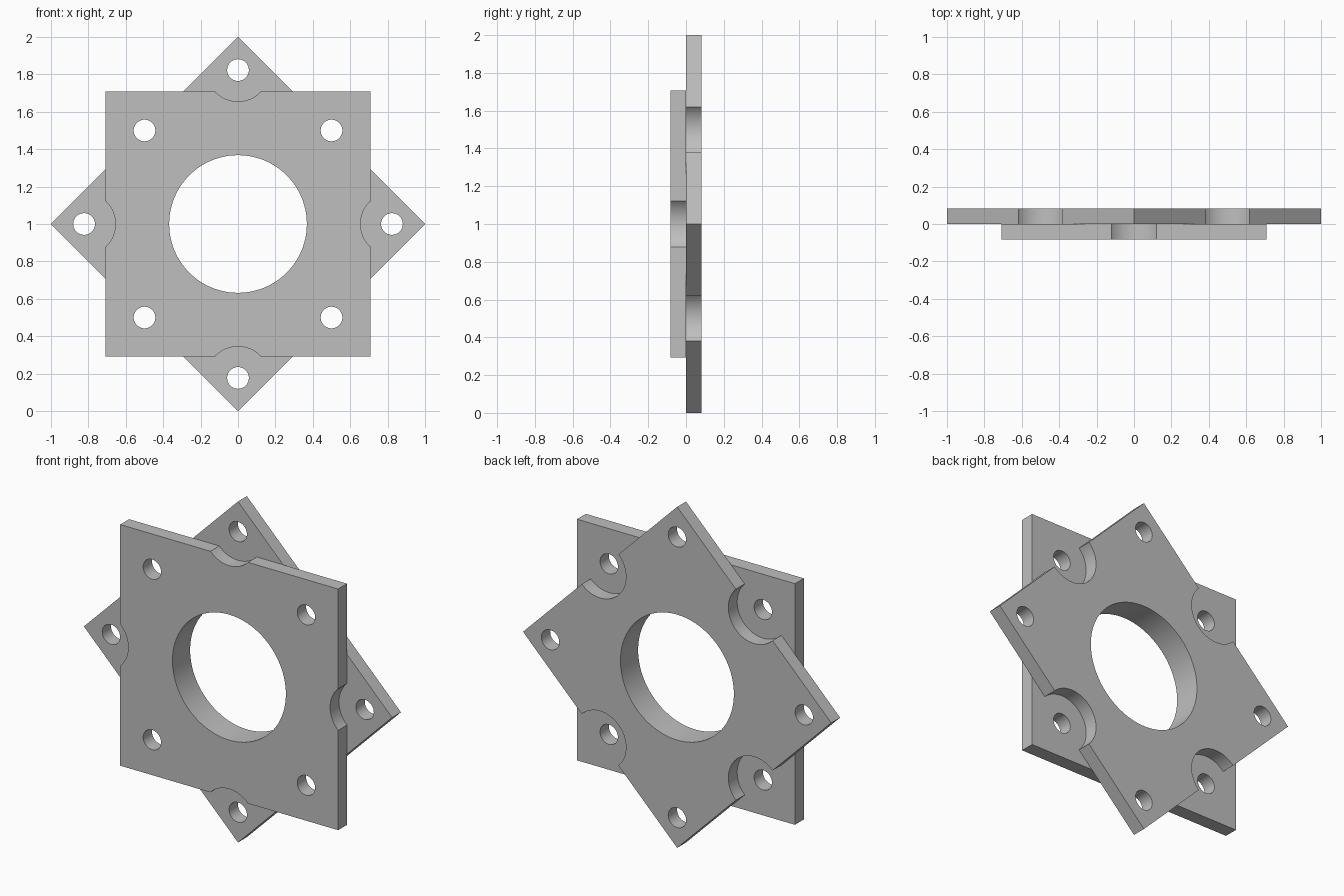
import bpy
import bmesh
from math import cos, sin, pi, radians
from mathutils import Matrix, Vector

THICK = 0.082
BORE, HOLE, RELIEF = 0.368, 0.058, 0.168
FRONT_REACH, BACK_REACH = 0.707, 0.823   # bolt hole distance from the centre

if "Cube" in bpy.data.objects:
    bpy.data.objects.remove(bpy.data.objects["Cube"], do_unlink=True)

grey = bpy.data.materials.new("plain grey")
grey.use_nodes = True
grey.diffuse_color = (0.52, 0.52, 0.52, 1)
grey.node_tree.nodes["Principled BSDF"].inputs["Base Color"].default_value = (0.52, 0.52, 0.52, 1)


def add_object(name, bm):
    bmesh.ops.recalc_face_normals(bm, faces=bm.faces)
    mesh = bpy.data.meshes.new(name)
    bm.to_mesh(mesh)
    bm.free()
    mesh.materials.append(grey)
    obj = bpy.data.objects.new(name, mesh)
    bpy.context.collection.objects.link(obj)
    return obj


def polar(reach, angle, y):
    return Vector((reach * cos(angle), y, 1 + reach * sin(angle)))


def add_cylinder(bm, centre, radius, segments):
    bmesh.ops.create_cone(bm, cap_ends=True, segments=segments, radius1=radius,
                          radius2=radius, depth=THICK * 2,
                          matrix=Matrix.Translation(centre) @ Matrix.Rotation(pi / 2, 4, 'X'))


def make_plate(name, y, corner, hole_reach, relief_reach):
    # Square slab with its first corner at the given angle
    bm = bmesh.new()
    near = [bm.verts.new(polar(1, corner + i * pi / 2, y)) for i in range(4)]
    face = bm.faces.new(near)
    extruded = bmesh.ops.extrude_face_region(bm, geom=[face])["geom"]
    bmesh.ops.translate(bm, vec=(0, THICK, 0),
                        verts=[v for v in extruded if isinstance(v, bmesh.types.BMVert)])
    plate = add_object(name, bm)

    # Central bore, corner bolt holes and edge reliefs
    bm = bmesh.new()
    mid = y + THICK / 2
    add_cylinder(bm, Vector((0, mid, 1)), BORE, 96)
    for i in range(4):
        angle = corner + i * pi / 2
        add_cylinder(bm, polar(hole_reach, angle, mid), HOLE, 40)
        add_cylinder(bm, polar(relief_reach, angle + pi / 4, mid), RELIEF, 64)
    cutter = add_object(name + "_cutter", bm)
    cutter.hide_render = True

    cut = plate.modifiers.new("holes", 'BOOLEAN')
    cut.operation = 'DIFFERENCE'
    cut.solver = 'EXACT'
    cut.object = cutter
    bpy.ops.object.select_all(action='DESELECT')
    plate.select_set(True)
    bpy.context.view_layer.objects.active = plate
    bpy.ops.object.modifier_apply(modifier=cut.name)
    bpy.data.objects.remove(cutter, do_unlink=True)
    bpy.ops.object.shade_smooth_by_angle(angle=radians(30))


make_plate("front_square_plate", -THICK, pi / 4, FRONT_REACH, BACK_REACH)
make_plate("back_diamond_plate", 0, 0, BACK_REACH, FRONT_REACH)
